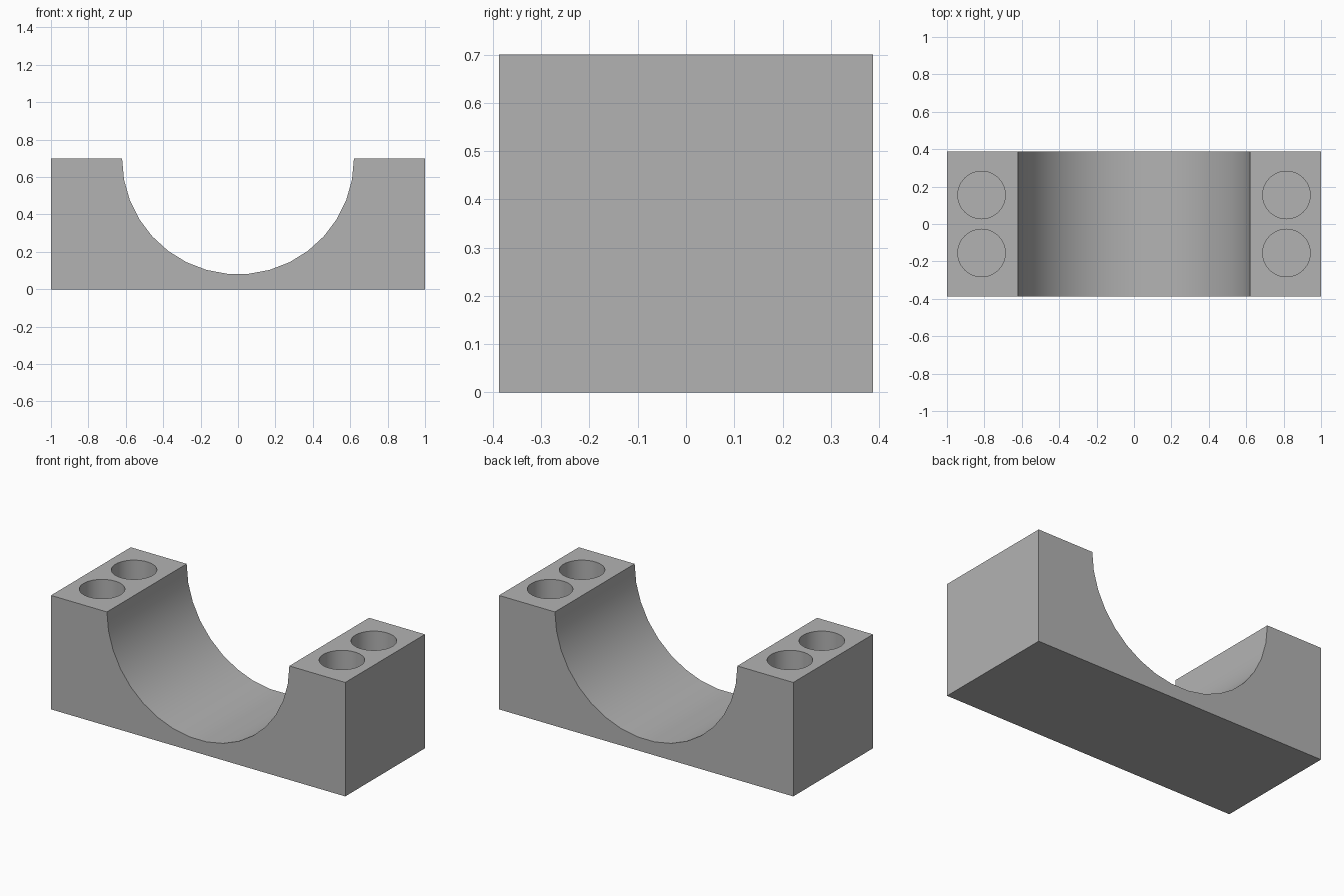
import bpy
import bmesh
from math import pi, cos, sin, radians

cube = bpy.data.objects.get("Cube")
if cube:
    bpy.data.objects.remove(cube, do_unlink=True)

HEIGHT, HALF_DEPTH = 0.70, 0.387
SADDLE_R, SADDLE_STEPS = 0.62, 17
HOLE_X, HOLE_Y, HOLE_R, HOLE_DEPTH = 0.815, 0.155, 0.127, 0.35

# Material
grey = bpy.data.materials.new("plain grey")
grey.use_nodes = True
colour = (0.45, 0.45, 0.45, 1)
grey.diffuse_color = colour
grey.node_tree.nodes["Principled BSDF"].inputs["Base Color"].default_value = colour

# Block profile with a half-round saddle, extruded front to back
arc = [(SADDLE_R * cos(pi * i / SADDLE_STEPS),
        HEIGHT - SADDLE_R * sin(pi * i / SADDLE_STEPS))
       for i in range(SADDLE_STEPS + 1)]
profile = [(-1, HEIGHT), (-1, 0), (1, 0), (1, HEIGHT)] + arc
bm = bmesh.new()
face = bm.faces.new([bm.verts.new((x, -HALF_DEPTH, z)) for x, z in profile])
extruded = bmesh.ops.extrude_face_region(bm, geom=[face])
back = [v for v in extruded["geom"] if isinstance(v, bmesh.types.BMVert)]
bmesh.ops.translate(bm, verts=back, vec=(0, 2 * HALF_DEPTH, 0))
bmesh.ops.recalc_face_normals(bm, faces=bm.faces)
mesh = bpy.data.meshes.new("saddle_block")
bm.to_mesh(mesh)
bm.free()
block = bpy.data.objects.new("saddle_block", mesh)
bpy.context.collection.objects.link(block)
mesh.materials.append(grey)

# Four blind round holes in the top pads
cutters = []
for sx in (-1, 1):
    for sy in (-1, 1):
        bpy.ops.mesh.primitive_cylinder_add(
            vertices=48, radius=HOLE_R, depth=2 * HOLE_DEPTH,
            location=(sx * HOLE_X, sy * HOLE_Y, HEIGHT))
        cutter = bpy.context.object
        cutter.name = "hole_cutter"
        cutter.hide_render = True
        cutter.data.materials.append(grey)
        cutters.append(cutter)
        cut = block.modifiers.new("hole", "BOOLEAN")
        cut.operation = "DIFFERENCE"
        cut.solver = "EXACT"
        cut.object = cutter

# Bake the holes, drop the cutters and smooth the curved walls
bpy.ops.object.select_all(action="DESELECT")
block.select_set(True)
bpy.context.view_layer.objects.active = block
for name in [m.name for m in block.modifiers]:
    bpy.ops.object.modifier_apply(modifier=name)
for cutter in cutters:
    bpy.data.objects.remove(cutter, do_unlink=True)
bpy.ops.object.shade_smooth_by_angle(angle=radians(30))
